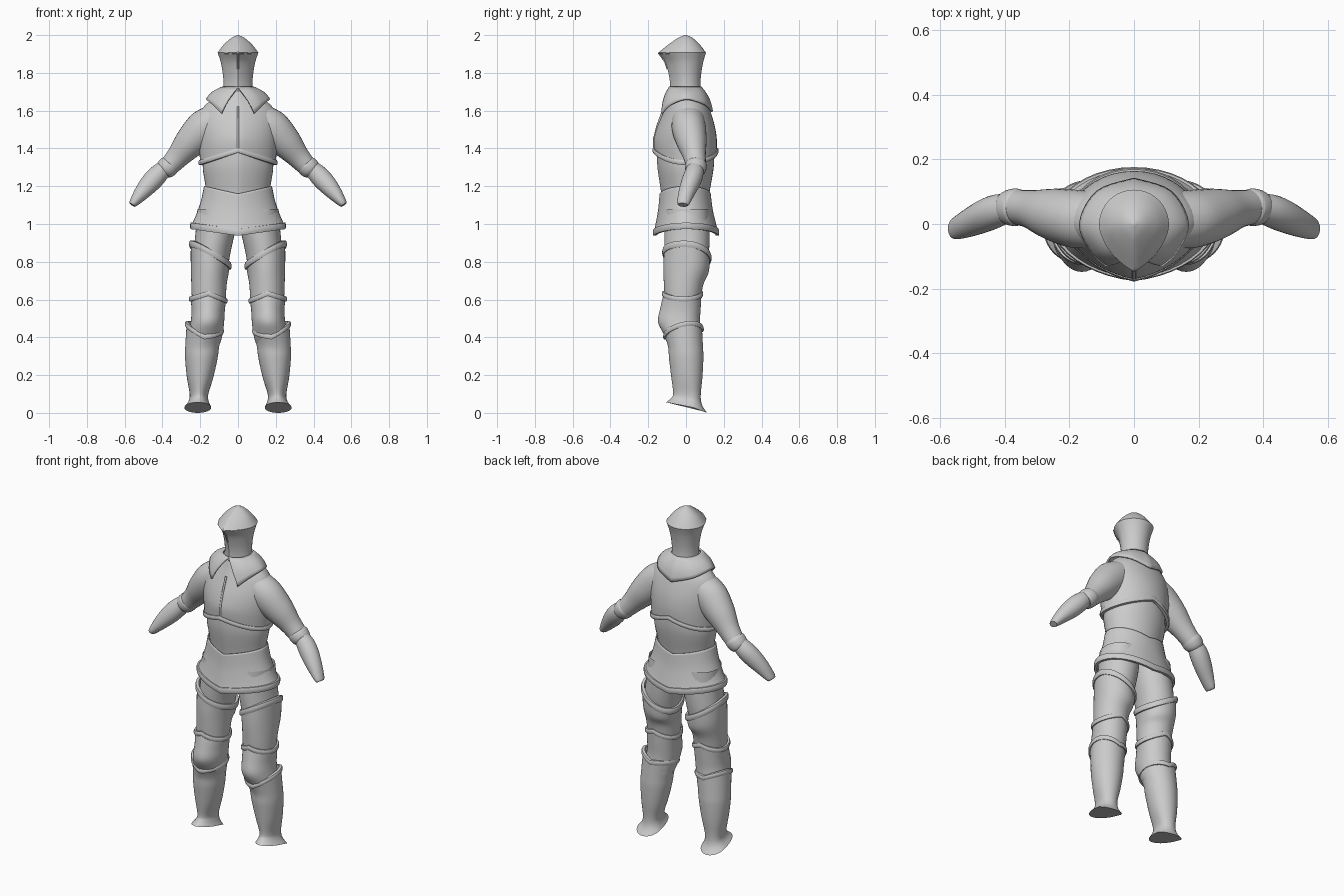
import bpy, bmesh, math
from mathutils import Vector

if "Cube" in bpy.data.objects:
    bpy.data.objects.remove(bpy.data.objects["Cube"])

N = 40


def finish(name, bm, mirror=False, thick=0, sub=0, angle=40):
    bmesh.ops.recalc_face_normals(bm, faces=bm.faces)
    me = bpy.data.meshes.new(name)
    bm.to_mesh(me)
    bm.free()
    ob = bpy.data.objects.new(name, me)
    bpy.context.collection.objects.link(ob)
    bpy.ops.object.select_all(action='DESELECT')
    ob.select_set(True)
    bpy.context.view_layer.objects.active = ob
    bpy.ops.object.shade_smooth_by_angle(angle=math.radians(angle))
    if mirror:
        m = ob.modifiers.new("mirror", 'MIRROR')
        m.use_clip = True
    if sub:
        ob.modifiers.new("subdivide", 'SUBSURF').levels = sub
        ob.modifiers["subdivide"].render_levels = sub
    if thick:
        s = ob.modifiers.new("thickness", 'SOLIDIFY')
        s.thickness = thick
        s.offset = 0
    return ob


def skin(name, loops, caps=(False, False), closed=False, **kw):
    bm = bmesh.new()
    rows = [[bm.verts.new(p) for p in l] for l in loops]
    pairs = list(zip(rows, rows[1:]))
    if closed:
        pairs.append((rows[-1], rows[0]))
    for a, b in pairs:
        n = len(a)
        for i in range(n):
            j = (i + 1) % n
            bm.faces.new((a[i], a[j], b[j], b[i]))
    for flag, row in zip(caps, (rows[0], rows[-1])):
        if flag:
            bm.faces.new(row)
    return finish(name, bm, **kw)


def spline(keys, steps=5):
    """Smoothly interpolate a list of equal-length number tuples."""
    out = []
    for i in range(len(keys) - 1):
        p = [keys[max(0, min(len(keys) - 1, i + d))] for d in (-1, 0, 1, 2)]
        for s in range(steps):
            t = s / steps
            out.append([b + .5 * t * (c - a + t * (2 * a - 5 * b + 4 * c - d + t * (3 * (b - c) + d - a)))
                        for a, b, c, d in zip(*p)])
    out.append(list(keys[-1]))
    return out


def ring(k, w=0.0, grow=0.0, dz=0.0):
    """k = x0, x1, y front, y back, z, front/back peak, tilt across x, tilt to the front."""
    x0, x1, yf, yb, z, peak, tx, ty = k
    x0, x1, yf, yb = x0 - grow, x1 + grow, yf - grow, yb + grow
    cx, hw = (x0 + x1) / 2, (x1 - x0) / 2
    cy = yb - min(hw, (yb - yf) / 2)
    pts = []
    for i in range(N):
        a = 2 * math.pi * i / N
        s, c = math.sin(a), math.cos(a)
        y = cy - (cy - yf) * ((1 - w) * c + w * (1 - abs(s))) if c > 0 else cy - (yb - cy) * c
        pts.append((cx + hw * s, y, z + dz + peak * (1 - abs(s)) + tx * s + ty * c))
    return pts


def pad(k):
    return tuple(k) + (0,) * (8 - len(k))


def loft(name, keys, w=0.0, **kw):
    return skin(name, [ring(k, w) for k in spline([pad(k) for k in keys])], **kw)


def band(name, k, h=.03, out=.012, w=0.0, **kw):
    k = pad(k)
    prof = [(-.01, -h / 2), (out * .6, -h / 2), (out, -h / 5), (out, h / 5), (out * .6, h / 2), (-.01, h / 2)]
    return skin(name, [ring(k, w, g, d) for g, d in prof], closed=True, **kw)


def sym(hw, *rest):
    return (-hw, hw) + rest


def limb(name, keys, **kw):
    """Round tube along a path; keys = x, y, z, radius in the xz plane, radius in y."""
    ks = spline(keys)
    loops = []
    for i, k in enumerate(ks):
        d = Vector(ks[min(i + 1, len(ks) - 1)][:3]) - Vector(ks[max(i - 1, 0)][:3])
        u = Vector((-d.z, 0, d.x)).normalized()
        v = d.cross(u).normalized()
        loops.append([Vector(k[:3]) + u * k[3] * math.cos(2 * math.pi * j / 28)
                      + v * k[4] * math.sin(2 * math.pi * j / 28) for j in range(28)])
    return skin(name, loops, caps=(True, True), mirror=True, **kw)


# Helmet: domed cap over a narrowing neck
P = .4
loft("helmet_crown", [sym(.003, -.005, .003, 2.0), sym(.035, -.042, .035, 1.985),
                      sym(.075, -.093, .073, 1.95), sym(.108, -.147, .106, 1.907)], w=P, caps=(True, False))
loft("helmet_neck", [sym(.108, -.147, .106, 1.907), sym(.092, -.112, .092, 1.86), sym(.081, -.093, .081, 1.80),
                     sym(.077, -.085, .077, 1.75), sym(.079, -.085, .079, 1.70)], w=P)


def strip(name, pts, r):
    cu = bpy.data.curves.new(name, 'CURVE')
    cu.dimensions = '3D'
    cu.bevel_depth = r
    cu.bevel_resolution = 2
    sp = cu.splines.new('POLY')
    sp.points.add(len(pts) - 1)
    for p, q in zip(sp.points, pts):
        p.co = (*q, 1)
    ob = bpy.data.objects.new(name, cu)
    bpy.context.collection.objects.link(ob)


strip("visor_brow", [(-.07, -.088, 1.905), (-.03, -.122, 1.905), (0, -.144, 1.905), (.03, -.122, 1.905),
                     (.07, -.088, 1.905)], .004)
strip("visor_nose", [(0, -.145, 1.905), (0, -.112, 1.86), (0, -.098, 1.82)], .004)

# Jacket over the chest, with peaked hem
hem = sym(.2, -.168, .163, 1.325, .065)
loft("jacket", [sym(.06, -.07, .07, 1.72), sym(.145, -.092, .105, 1.655), sym(.195, -.115, .128, 1.60),
                sym(.21, -.15, .152, 1.52), sym(.208, -.17, .163, 1.43, .02), hem], w=.25)
band("jacket_hem", hem, .025, .01, w=.25)
strip("jacket_placket", [(0, -.114, 1.62), (0, -.151, 1.52), (0, -.169, 1.45), (0, -.169, 1.39)], .006)

# Waist and flared skirt
loft("waist", [sym(.185, -.15, .148, 1.36, .05), sym(.186, -.152, .148, 1.29, .02),
               sym(.172, -.132, .125, 1.20, -.03), sym(.172, -.13, .122, 1.17, -.03)], w=.2)
skirt_end = sym(.246, -.168, .168, .99, -.035)
loft("skirt", [sym(.177, -.137, .128, 1.20, -.04), sym(.194, -.144, .138, 1.12, -.04),
               sym(.222, -.157, .155, 1.04, -.035), skirt_end], w=.15, thick=.006)
band("skirt_hem", skirt_end, .034, .008, w=.15)

# Split pointed collar: half grid, mirrored
inner = [(0, -.088, 1.725), (.055, -.063, 1.725), (.08, 0, 1.725), (.056, .057, 1.725), (0, .08, 1.725)]
outer = [(.088, -.128, 1.585), (.13, -.088, 1.627), (.168, 0, 1.66), (.115, .1, 1.632), (0, .14, 1.595)]
bm = bmesh.new()
rows = []
for t in [j / 6 for j in range(7)]:
    lift = .012 * math.sin(math.pi * t) - .002
    row = []
    for a, b in zip(spline(inner), spline(outer)):
        p = Vector(a).lerp(Vector(b), t)
        out = Vector((p.x, p.y, .05)).normalized() * lift
        out.x = 0 if p.x < 1e-5 else out.x
        row.append(bm.verts.new(p + out))
    rows.append(row)
for a, b in zip(rows, rows[1:]):
    for i in range(len(a) - 1):
        bm.faces.new((a[i], a[i + 1], b[i + 1], b[i]))
finish("collar", bm, mirror=True, thick=.01)

# Arms: sleeve, cuff ring, forearm with closed hand end
limb("sleeve", [(.10, .01, 1.575, .075, .085), (.175, .015, 1.51, .098, .09), (.25, .03, 1.435, .085, .08),
                (.315, .045, 1.36, .063, .06), (.36, .052, 1.31, .053, .054)])
limb("elbow_cuff", [(.352, .052, 1.325, .048, .05), (.364, .052, 1.31, .056, .058), (.385, .05, 1.29, .054, .055),
                    (.397, .048, 1.278, .046, .047)])
limb("forearm", [(.372, .052, 1.312, .038, .04), (.42, .042, 1.265, .051, .05), (.462, .025, 1.22, .052, .05),
                 (.51, .003, 1.165, .041, .043), (.55, -.014, 1.115, .025, .034), (.56, -.017, 1.101, .018, .026)])

# Legs: hose, thigh guard, knee guard and boot with rolled rims
loft("hose", [(.0, .215, -.11, .12, 1.08), (.018, .225, -.115, .125, .95), (.045, .24, -.112, .118, .82),
              (.058, .242, -.105, .09, .70)], mirror=False).modifiers.new("mirror", 'MIRROR')
thigh = (.043, .25, -.117, .126, .835, .0, .058, .015)
loft("thigh_guard", [thigh, (.052, .25, -.12, .12, .755, 0, .03, .01), (.06, .247, -.117, .092, .68),
                     (.065, .244, -.113, .077, .60)]).modifiers.new("mirror", 'MIRROR')
knee = (.064, .25, -.118, .082, .598, .035, .005, 0)
loft("knee_guard", [knee, (.07, .246, -.135, .078, .54, .02), (.073, .25, -.148, .074, .485),
                    (.08, .262, -.122, .078, .425), (.093, .268, -.085, .083, .37)]
     ).modifiers.new("mirror", 'MIRROR')
shin = (.083, .272, -.112, .085, .452, -.03, .018, -.02)
loft("boot", [shin, (.099, .279, -.094, .09, .355, -.008), (.108, .28, -.09, .092, .29),
              (.13, .271, -.078, .087, .19), (.157, .256, -.068, .078, .10, 0, 0, .006),
              (.155, .262, -.078, .085, .06, 0, 0, .018), (.142, .284, -.106, .112, .028, 0, 0, .028)],
     caps=(False, True)).modifiers.new("mirror", 'MIRROR')
for name, k, w in (("thigh_rim", thigh, .034), ("knee_rim", knee, .026), ("boot_rim", shin, .026)):
    band(name, k, w, .009, mirror=True)
